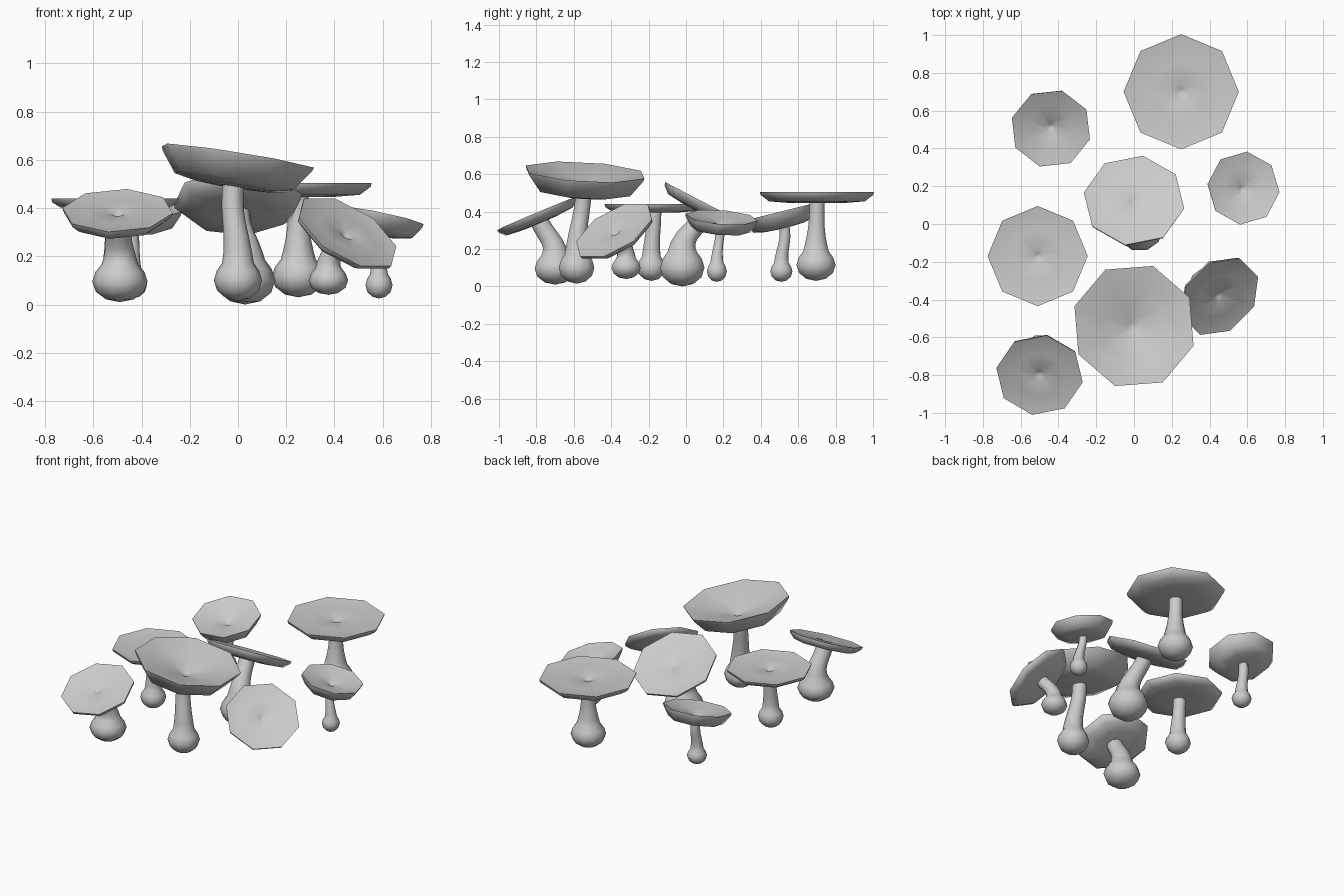
import bpy, bmesh
from math import sin, cos, pi, radians
from mathutils import Vector

if "Cube" in bpy.data.objects:
    bpy.data.objects.remove(bpy.data.objects["Cube"])

UP = Vector((0, 0, 1))


def ring_mesh(name, rings):
    """Skin a list of vertex rings; a one-point ring is a pole."""
    bm = bmesh.new()
    loops = [[bm.verts.new(p) for p in r] for r in rings]
    for a, b in zip(loops, loops[1:]):
        n = max(len(a), len(b))
        for i in range(n):
            j = (i + 1) % n
            if len(a) == 1:
                bm.faces.new((a[0], b[j], b[i]))
            elif len(b) == 1:
                bm.faces.new((a[i], a[j], b[0]))
            else:
                bm.faces.new((a[i], a[j], b[j], b[i]))
    bmesh.ops.recalc_face_normals(bm, faces=bm.faces)
    me = bpy.data.meshes.new(name)
    bm.to_mesh(me)
    bm.free()
    ob = bpy.data.objects.new(name, me)
    bpy.context.collection.objects.link(ob)
    bpy.ops.object.select_all(action='DESELECT')
    ob.select_set(True)
    bpy.context.view_layer.objects.active = ob
    bpy.ops.object.shade_smooth_by_angle(angle=radians(50))
    return ob


def ring(center, axis, r, sides, phase=0.0):
    q = UP.rotation_difference(axis)
    if r == 0:
        return [center]
    return [center + q @ Vector((r * cos(phase + 2 * pi * i / sides),
                                 r * sin(phase + 2 * pi * i / sides), 0)) for i in range(sides)]


def mushroom(name, cap, radius, slope, depth, phase, bulb, bulb_r, bulb_h, stem_r):
    c, b = Vector(cap), Vector(bulb)
    n = Vector((-slope[0], -slope[1], 1)).normalized()
    # cap: shallow eight-sided funnel with a small central pit
    dip = max(0.012, depth - 0.045)
    inset = 1 - min(0.22, 0.1 + depth)
    profile = [(0, -depth), (0.2, -depth), (0.5, -depth * 0.97), (inset, -depth * 0.83),
               (0.985, -0.016), (1, 0), (0.97, -0.002), (0.55, -dip * 0.55),
               (0.14, -dip), (0.06, -dip - 0.012), (0, -dip - 0.016)]
    ring_mesh(name + "_cap", [ring(c + n * h, n, f * radius, 8, radians(phase))
                              for f, h in profile])
    # swollen foot
    rings = [[b - UP * bulb_h]]
    for e in (-60, -30, 0, 28):
        e = radians(e)
        rings.append(ring(b + UP * bulb_h * sin(e), UP, bulb_r * cos(e), 10))
    # curved stem tapering up into the cap
    p0, p3 = b + UP * bulb_h * 0.85, c - n * depth * 0.85
    d = (p3 - p0).length
    p1, p2 = p0 + UP * d * 0.4, p3 - n * d * 0.4
    for t in (0, 0.12, 0.3, 0.5, 0.7, 0.88, 1):
        s = 1 - t
        p = p0 * s**3 + p1 * 3 * s * s * t + p2 * 3 * s * t * t + p3 * t**3
        tan = ((p1 - p0) * s * s + (p2 - p1) * 2 * s * t + (p3 - p2) * t * t).normalized()
        r = stem_r + (bulb_r * 0.66 - stem_r) * s**3
        rings.append(ring(p, tan, r, 10))
    rings.append([p3])
    ring_mesh(name + "_stem", rings)


# cap centre, radius, rim slope (x, y), depth, turn | foot centre, radius, half height, stem radius
mushroom("back_right", (0.25, 0.70, 0.505), 0.305, (0, 0), 0.06, 0,
         (0.25, 0.695, 0.115), 0.11, 0.085, 0.042)
mushroom("back_left", (-0.44, 0.505, 0.40), 0.215, (0, 0.25), 0.09, 29,
         (-0.44, 0.51, 0.08), 0.062, 0.055, 0.03)
mushroom("middle", (0.0, 0.125, 0.435), 0.27, (0, -0.52), 0.06, -10,
         (0.03, -0.02, 0.10), 0.125, 0.10, 0.05)
mushroom("right_small", (0.58, 0.19, 0.37), 0.195, (-0.2, -0.08), 0.08, -6,
         (0.585, 0.165, 0.08), 0.056, 0.055, 0.025)
mushroom("left", (-0.51, -0.17, 0.44), 0.265, (0, 0), 0.045, 0,
         (-0.51, -0.185, 0.10), 0.08, 0.07, 0.04)
mushroom("front_tall", (0.0, -0.54, 0.612), 0.335, (-0.16, -0.06), 0.125, 27,
         (0.0, -0.585, 0.10), 0.10, 0.085, 0.045)
mushroom("front_right", (0.455, -0.385, 0.30), 0.235, (-0.6, 0.6), 0.045, -22.5,
         (0.375, -0.32, 0.10), 0.082, 0.06, 0.04)
mushroom("front_left", (-0.5, -0.80, 0.39), 0.232, (0.02, 0.42), 0.055, -10,
         (-0.49, -0.70, 0.095), 0.115, 0.085, 0.052)
